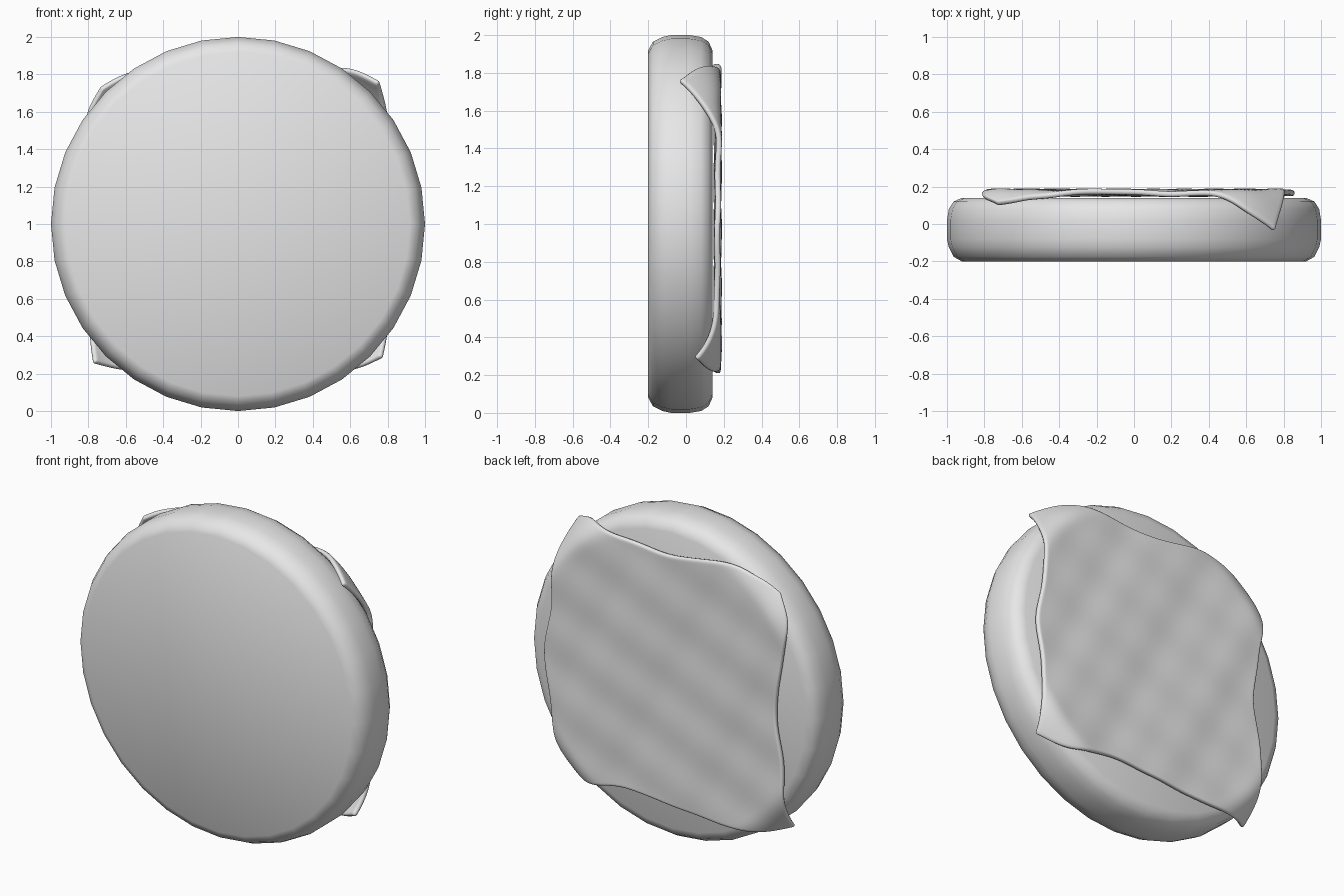
import bpy, bmesh, math
from mathutils import Vector

if "Cube" in bpy.data.objects:
    bpy.data.objects.remove(bpy.data.objects["Cube"])

grey = bpy.data.materials.new("plain_grey")
grey.diffuse_color = (0.8, 0.8, 0.8, 1)
grey.use_nodes = True
grey.node_tree.nodes["Principled BSDF"].inputs["Base Color"].default_value = grey.diffuse_color


def make_object(name, bm):
    mesh = bpy.data.meshes.new(name)
    bm.to_mesh(mesh)
    bm.free()
    mesh.polygons.foreach_set("use_smooth", [True] * len(mesh.polygons))
    mesh.materials.append(grey)
    obj = bpy.data.objects.new(name, mesh)
    bpy.context.collection.objects.link(obj)
    return obj


# Round disc: 32-sided lathe with rounded rims, standing upright
profile = [(0.92, -0.2), (0.965, -0.175), (0.99, -0.125), (1.0, -0.08),
           (1.0, 0.02), (0.99, 0.08), (0.965, 0.12), (0.92, 0.14)]
SIDES = 32
bm = bmesh.new()
rings = []
for r, y in profile:
    rings.append([bm.verts.new((r * math.sin(2 * math.pi * k / SIDES), y,
                                1 + r * math.cos(2 * math.pi * k / SIDES)))
                  for k in range(SIDES)])
for a, b in zip(rings, rings[1:]):
    for k in range(SIDES):
        n = (k + 1) % SIDES
        bm.faces.new((a[k], a[n], b[n], b[k]))
bm.faces.new(rings[0])
bm.faces.new(rings[-1])
bmesh.ops.recalc_face_normals(bm, faces=bm.faces)
make_object("disc", bm)

# Draped cloth: patch between four wavy edges, given as (x, z)
top = [(-0.73, 1.73), (-0.6, 1.8), (-0.38, 1.85), (0.0, 1.8),
       (0.32, 1.82), (0.58, 1.83), (0.75, 1.76)]
bottom = [(-0.77, 0.26), (-0.6, 0.22), (-0.38, 0.21), (0.0, 0.24),
          (0.3, 0.26), (0.58, 0.22), (0.77, 0.29)]
left = [(-0.77, 0.26), (-0.79, 0.42), (-0.79, 0.7), (-0.74, 1.0),
        (-0.78, 1.32), (-0.81, 1.56), (-0.73, 1.73)]
right = [(0.77, 0.29), (0.8, 0.45), (0.82, 0.7), (0.86, 0.97),
         (0.81, 1.25), (0.8, 1.55), (0.75, 1.76)]


def spline(pts, t):
    """Smooth point on a list of edge points, t from 0 to 1."""
    s = t * (len(pts) - 1)
    i = min(int(s), len(pts) - 2)
    f = s - i
    p = [Vector(pts[min(max(i + k, 0), len(pts) - 1)]) for k in (-1, 0, 1, 2)]
    return 0.5 * (2 * p[1] + (p[2] - p[0]) * f
                  + (2 * p[0] - 5 * p[1] + 4 * p[2] - p[3]) * f ** 2
                  + (3 * p[1] - p[0] - 3 * p[2] + p[3]) * f ** 3)


def cloth_point(u, v):
    bl, br, tl, tr = (Vector(p) for p in (bottom[0], bottom[-1], top[0], top[-1]))
    p = (spline(bottom, u) * (1 - v) + spline(top, u) * v
         + spline(left, v) * (1 - u) + spline(right, v) * u
         - bl * (1 - u) * (1 - v) - br * u * (1 - v) - tl * (1 - u) * v - tr * u * v)
    x, z = p
    # Corners hang forward past the rim
    reach = max(0.0, (math.hypot(x, z - 1) - 0.9) / 0.16)
    hang = (0.19 if v > 0.5 else 0.15) if u > 0.5 else (0.09 if v > 0.5 else 0.13)
    # Soft wrinkles
    wave = (0.004 * math.sin(9 * x + 5 * z) + 0.003 * math.sin(17 * z - 7 * x + 1)
            + 0.002 * math.sin(21 * x + 11 * z))
    return (x, 0.168 + wave - hang * min(reach, 1.1) ** 2, z)


N = 40
bm = bmesh.new()
grid = [[bm.verts.new(cloth_point(i / N, j / N)) for j in range(N + 1)]
        for i in range(N + 1)]
for i in range(N):
    for j in range(N):
        bm.faces.new((grid[i][j], grid[i][j + 1], grid[i + 1][j + 1], grid[i + 1][j]))
cloth = make_object("draped_cloth", bm)
thick = cloth.modifiers.new("thickness", 'SOLIDIFY')
thick.thickness = 0.03
thick.offset = 0
round_edge = cloth.modifiers.new("soft_edge", 'SUBSURF')
round_edge.levels = round_edge.render_levels = 1
